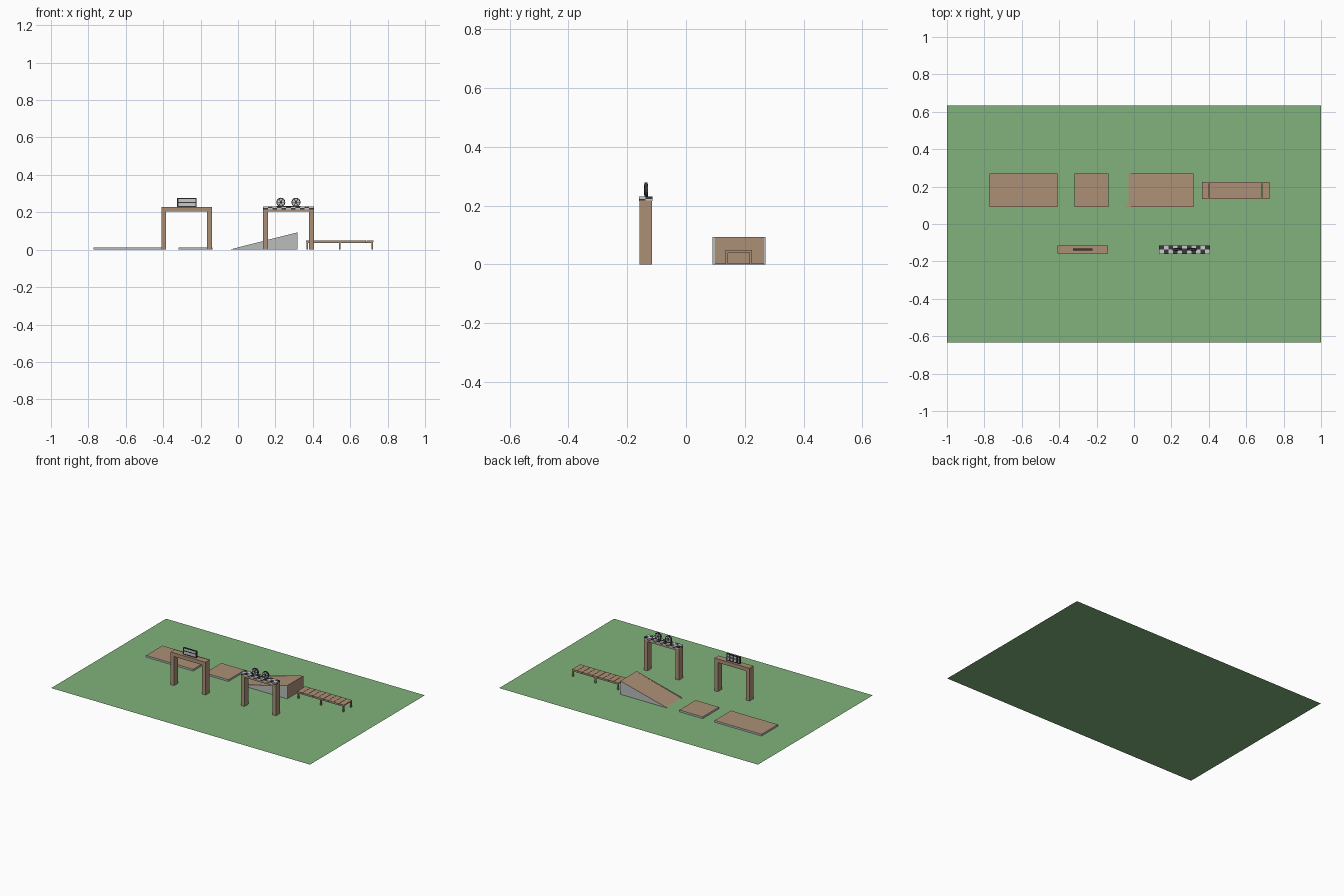
import bpy, bmesh, math
from mathutils import Matrix

if "Cube" in bpy.data.objects:
    bpy.data.objects.remove(bpy.data.objects["Cube"])


def mat(name, rgb):
    m = bpy.data.materials.new(name)
    m.diffuse_color = (*rgb, 1)
    m.use_nodes = True
    m.node_tree.nodes["Principled BSDF"].inputs["Base Color"].default_value = m.diffuse_color
    return m


GRASS = mat("grass_green", (0.22, 0.45, 0.20))
WOOD = mat("wood_brown", (0.41, 0.28, 0.18))
GREY = mat("side_grey", (0.50, 0.51, 0.51))
DARK = mat("dark_grey", (0.04, 0.04, 0.045))
LIGHT = mat("light_grey", (0.58, 0.60, 0.60))


def finish(name, bm, mats, rule=None):
    bmesh.ops.recalc_face_normals(bm, faces=bm.faces)
    if rule:
        for f in bm.faces:
            f.material_index = rule(f)
    me = bpy.data.meshes.new(name)
    bm.to_mesh(me)
    bm.free()
    for m in mats:
        me.materials.append(m)
    ob = bpy.data.objects.new(name, me)
    bpy.context.collection.objects.link(ob)
    return ob


def add_box(bm, x0, x1, y0, y1, z0, z1):
    m = Matrix.Translation(((x0 + x1) / 2, (y0 + y1) / 2, (z0 + z1) / 2))
    m = m @ Matrix.Diagonal((x1 - x0, y1 - y0, z1 - z0, 1))
    bmesh.ops.create_cube(bm, size=1, matrix=m)


def boxes(name, dims, mats, rule=None):
    bm = bmesh.new()
    for d in dims:
        add_box(bm, *d)
    return finish(name, bm, mats, rule)


def extrude_y(name, pts, y0, y1, mats, rule=None):
    bm = bmesh.new()
    face = bm.faces.new([bm.verts.new((x, y0, z)) for x, z in pts])
    out = bmesh.ops.extrude_face_region(bm, geom=[face])
    verts = [v for v in out["geom"] if isinstance(v, bmesh.types.BMVert)]
    bmesh.ops.translate(bm, verts=verts, vec=(0, y1 - y0, 0))
    return finish(name, bm, mats, rule)


# Grass field
bm = bmesh.new()
bmesh.ops.create_grid(bm, x_segments=1, y_segments=1, size=1,
                      matrix=Matrix.Diagonal((1, 0.634, 1, 1)))
finish("grass_field", bm, [GRASS])

# Flat pads: wooden top, grey sides
wood_top = lambda f: 0 if f.normal.z > 0.5 else 1
boxes("long_pad", [(-0.773, -0.41, 0.09, 0.27, 0, 0.012)], [WOOD, GREY], wood_top)
boxes("short_pad", [(-0.318, -0.137, 0.09, 0.27, 0, 0.012)], [WOOD, GREY], wood_top)

# Ramp: wooden slope and end between grey side walls
slope = [(-0.03, 0.001), (0.318, 0.001), (0.318, 0.093)]
extrude_y("ramp", slope, 0.098, 0.266, [WOOD])
wall = [(-0.048, 0.0), (0.318, 0.0), (0.318, 0.093)]
for tag, y0, y1 in (("front", 0.09, 0.098), ("back", 0.266, 0.27)):
    extrude_y("ramp_wall_" + tag, wall, y0, y1, [GREY, WOOD],
              lambda f: 1 if f.normal.z > 0.5 else 0)

# Low bridge: planks on rails and legs
x0, x1, ya, yb, n = 0.363, 0.725, 0.134, 0.225, 9
step = (x1 - x0) / n
boxes("bridge_planks", [(x0 + i * step + 0.001, x0 + (i + 1) * step - 0.001, ya, yb, 0.041, 0.049)
                        for i in range(n)], [WOOD])
boxes("bridge_rails", [(x0 + 0.002, x1 - 0.002, y, y + 0.008, 0.036, 0.041)
                       for y in (ya + 0.001, yb - 0.009)], [WOOD])
boxes("bridge_legs", [(x - 0.005, x + 0.005, y, y + 0.009, 0, 0.041)
                      for x in (0.37, 0.544, 0.718) for y in (ya, yb - 0.009)], [WOOD])


# Gates
def gate(name, x0, x1, top):
    w, zi = 0.026, 0.203
    pts = [(x0, 0), (x0 + w, 0), (x0 + w, zi), (x1 - w, zi), (x1 - w, 0),
           (x1, 0), (x1, top), (x0, top)]
    extrude_y(name, pts, -0.159, -0.115, [WOOD])


gate("start_gate", -0.41, -0.139, 0.229)
gate("finish_gate", 0.135, 0.405, 0.217)

# Checkered cap: two rows of alternating blocks
cells = {0: [], 1: []}
cw = 0.27 / 11
for i in range(11):
    for j in range(2):
        ys = (-0.16, -0.137) if j == 0 else (-0.137, -0.114)
        for k in range(2):
            z = 0.215 + k * 0.008
            cells[(i + j + k) % 2].append((0.135 + i * cw, 0.135 + (i + 1) * cw, *ys, z, z + 0.008))
boxes("checker_dark", cells[0], [DARK])
boxes("checker_light", cells[1], [LIGHT])

# Plain sign on the start gate: dark frame with two light panels
sx0, sx1 = -0.325, -0.222
boxes("sign_frame", [(sx0, sx1, -0.141, -0.131, z, z + 0.005) for z in (0.228, 0.251, 0.271)]
      + [(x, x + 0.006, -0.141, -0.131, 0.228, 0.276) for x in (sx0, sx1 - 0.006)]
      + [(x - 0.006, x + 0.006, -0.133, -0.130, 0.23, 0.274) for x in (-0.301, -0.273, -0.246)], [DARK])
boxes("sign_panels", [(sx0 + 0.005, sx1 - 0.005, -0.139, -0.133, a, b)
                      for a, b in ((0.232, 0.252), (0.255, 0.272))], [LIGHT])


# Wheels with spokes on the finish gate
def cylinder_y(bm, x, z, r, depth):
    m = Matrix.Translation((x, -0.136, z)) @ Matrix.Rotation(math.pi / 2, 4, "X")
    bmesh.ops.create_cone(bm, cap_ends=True, segments=16, radius1=r, radius2=r,
                          depth=depth, matrix=m)


for tag, x in (("left", 0.229), ("right", 0.310)):
    zc = 0.254
    bm = bmesh.new()
    cylinder_y(bm, x, zc, 0.024, 0.010)
    finish("wheel_tyre_" + tag, bm, [DARK])
    bm = bmesh.new()
    cylinder_y(bm, x, zc, 0.019, 0.012)
    finish("wheel_disc_" + tag, bm, [LIGHT])
    bm = bmesh.new()
    cylinder_y(bm, x, zc, 0.006, 0.015)
    for i in range(3):
        m = (Matrix.Translation((x, -0.136, zc)) @ Matrix.Rotation(i * math.pi / 3, 4, "Y")
             @ Matrix.Diagonal((0.038, 0.014, 0.004, 1)))
        bmesh.ops.create_cube(bm, size=1, matrix=m)
    finish("wheel_spokes_" + tag, bm, [DARK])
boxes("wheel_base", [(0.205, 0.335, -0.141, -0.131, 0.230, 0.234)], [DARK])
